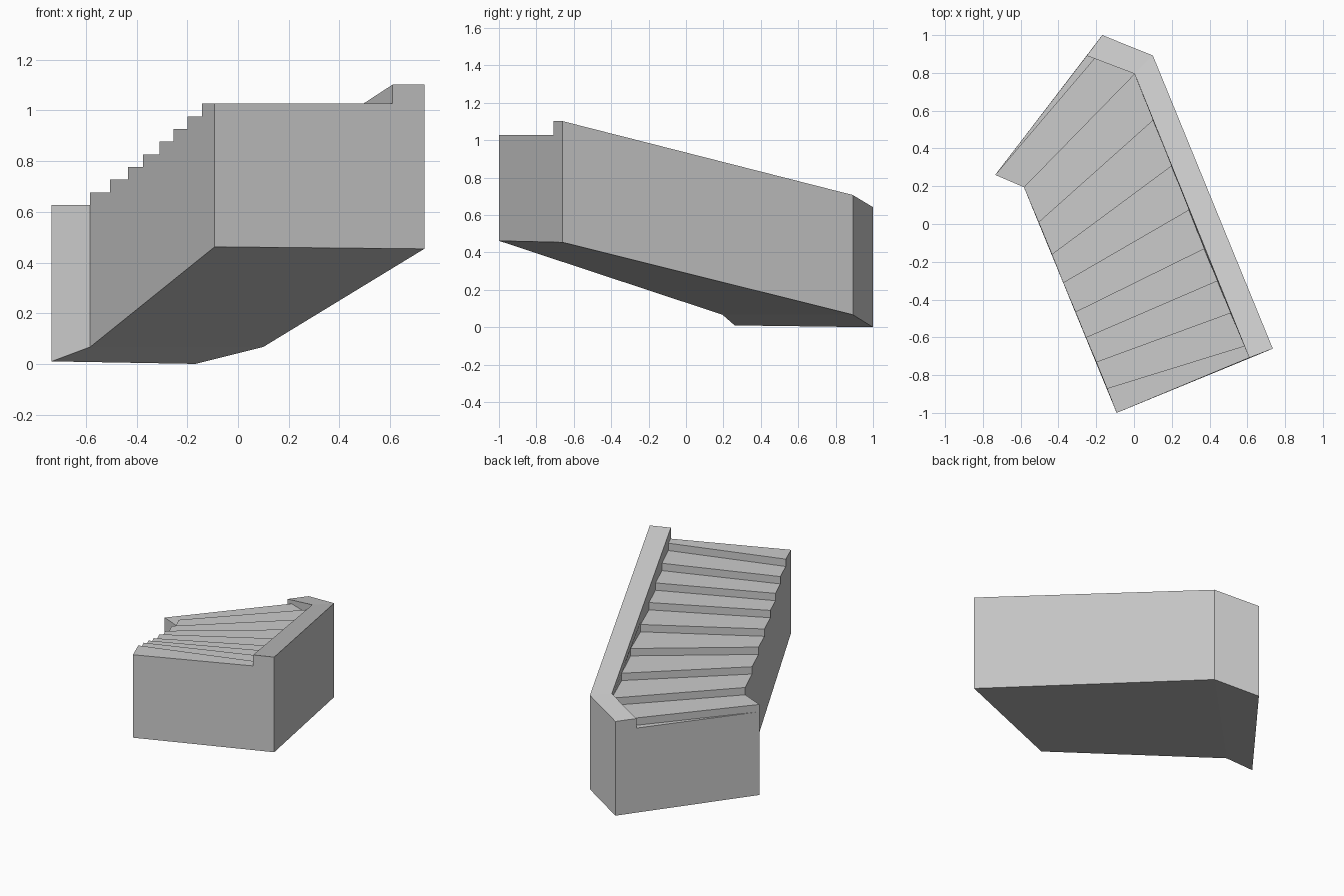
import bpy, bmesh

if "Cube" in bpy.data.objects:
    bpy.data.objects.remove(bpy.data.objects["Cube"])

# Plan corners: front edge A-B, outer bend C, back edge D-E, inner bend F
A, B, C = (-0.092, -1.0), (0.735, -0.66), (0.10, 0.892)
D, E, F = (-0.168, 1.0), (-0.735, 0.26), (-0.583, 0.195)
# Inner edge of the outer wall
BI, CI, DI = (0.61, -0.708), (0.003, 0.795), (-0.25, 0.891)

# Riser lines, bottom to top: inner ends and ends at the wall
inner = [E, F, (-0.505, 0.01), (-0.435, -0.16), (-0.375, -0.31),
         (-0.31, -0.465), (-0.255, -0.60), (-0.20, -0.73), (-0.143, -0.87)]
outer = [(-0.21, 0.876), CI, (0.10, 0.55), (0.20, 0.31), (0.29, 0.075),
         (0.37, -0.13), (0.44, -0.30), (0.51, -0.47), (0.585, -0.645)]
LOW, RISE = 0.58, 0.05
base = {A: 0.465, B: 0.457, C: 0.07, D: 0.003, E: 0.013, F: 0.07}
WALL_TOP, WALL_BEND, WALL_END = 1.105, 0.71, 0.645


def level(k):
    return LOW + RISE * k


def at(p, z):
    return (p[0], p[1], z)


def low(p):
    return at(p, base[p])


def stepped(points):
    """Zigzag outline along one side of the flight, from the inner bend up."""
    out = []
    for k, p in enumerate(points[1:], 1):
        out += [at(p, level(k)), at(p, level(k + 1))]
    return out


bm = bmesh.new()


def face(*pts):
    bm.faces.new([bm.verts.new(p) for p in pts])


top = level(9)

# Treads and risers
face(at(E, LOW), at(DI, LOW), at(outer[0], LOW))
ins, outs = inner + [A], outer + [BI]
for k in range(9):
    z0, z1 = level(k), level(k + 1)
    face(at(ins[k], z0), at(outs[k], z0), at(outs[k], z1), at(ins[k], z1))
    face(at(ins[k], z1), at(outs[k], z1), at(outs[k + 1], z1), at(ins[k + 1], z1))

# Open side of the flight
face(low(F), *stepped(inner), at(A, top), low(A))
face(low(E), low(F), at(F, level(1)), at(E, level(1)), at(E, LOW))

# Wall: inner faces, top and outer faces
face(*stepped(outer), at(BI, top), at(BI, WALL_TOP), at(CI, WALL_BEND))
face(at(DI, LOW), at(outer[0], LOW), at(outer[0], level(1)), at(CI, level(1)),
     at(CI, level(2)), at(CI, WALL_BEND), at(DI, WALL_END))
face(at(BI, WALL_TOP), at(B, WALL_TOP), at(C, WALL_BEND), at(CI, WALL_BEND))
face(at(CI, WALL_BEND), at(C, WALL_BEND), at(D, WALL_END), at(DI, WALL_END))
face(low(B), low(C), at(C, WALL_BEND), at(B, WALL_TOP))
face(low(C), low(D), at(D, WALL_END), at(C, WALL_BEND))

# End faces
face(low(A), low(B), at(B, WALL_TOP), at(BI, WALL_TOP), at(BI, top), at(A, top))
face(low(D), low(E), at(E, LOW), at(DI, LOW), at(DI, WALL_END), at(D, WALL_END))

# Sloping underside
face(low(A), low(B), low(C), low(F))
face(low(F), low(C), low(D), low(E))

bmesh.ops.remove_doubles(bm, verts=bm.verts, dist=0.0005)
bmesh.ops.recalc_face_normals(bm, faces=bm.faces)
bm.normal_update()
zmin = min(v.co.z for v in bm.verts)
bmesh.ops.translate(bm, verts=bm.verts, vec=(0, 0, -zmin))

mesh = bpy.data.meshes.new("winding_staircase")
bm.to_mesh(mesh)
bm.free()
stone = bpy.data.materials.new("light_grey")
stone.diffuse_color = (0.6, 0.6, 0.6, 1)
stone.use_nodes = True
stone.node_tree.nodes["Principled BSDF"].inputs["Base Color"].default_value = stone.diffuse_color
mesh.materials.append(stone)
bpy.context.collection.objects.link(bpy.data.objects.new("winding_staircase", mesh))
